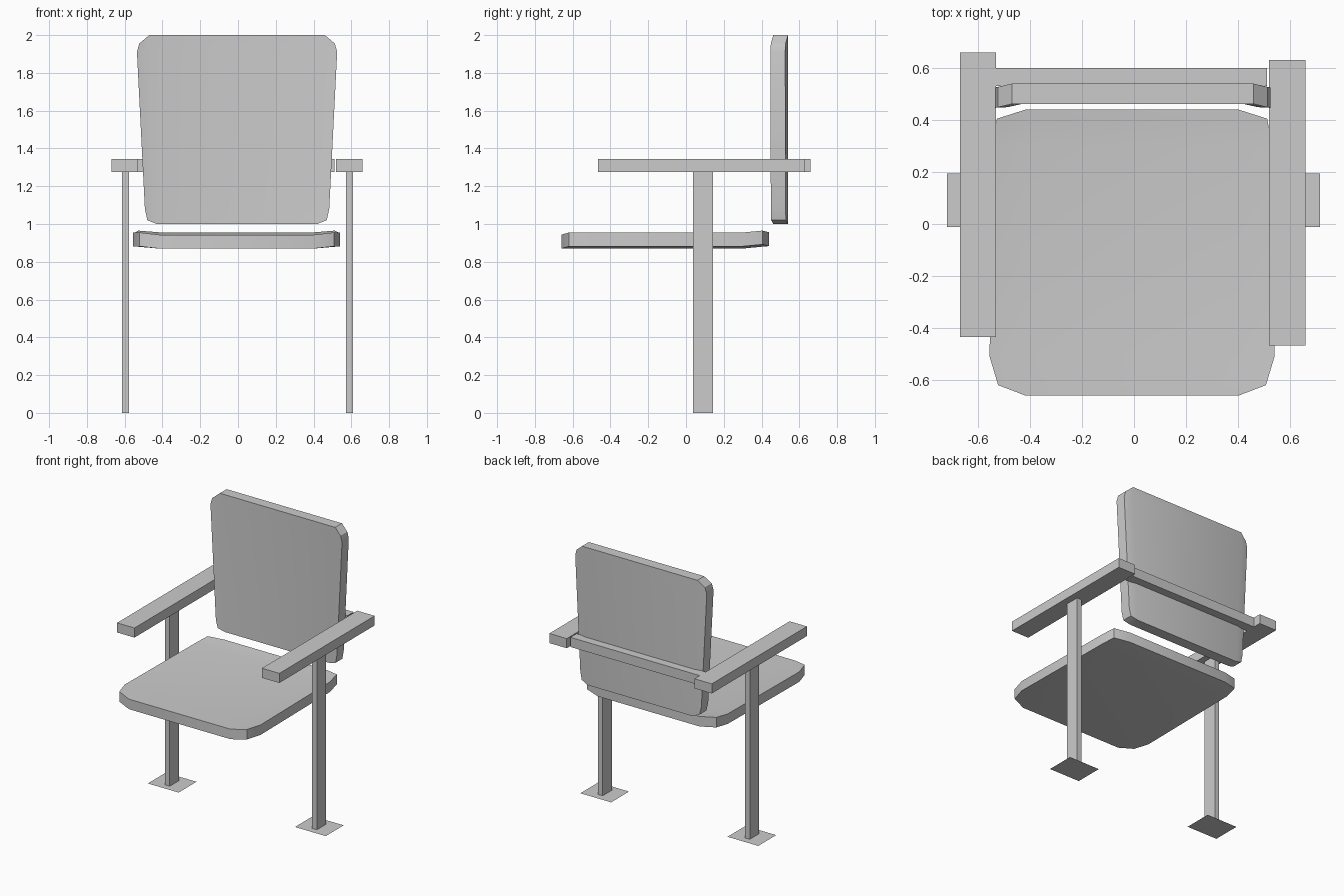
import bpy, bmesh
from mathutils import Vector

if "Cube" in bpy.data.objects:
    bpy.data.objects.remove(bpy.data.objects["Cube"])


def finish(name, bm):
    bmesh.ops.recalc_face_normals(bm, faces=bm.faces[:])
    mesh = bpy.data.meshes.new(name)
    bm.to_mesh(mesh)
    bm.free()
    obj = bpy.data.objects.new(name, mesh)
    bpy.context.collection.objects.link(obj)
    return obj


def box(name, x, y, z):
    """Box from (min, max) ranges."""
    bm = bmesh.new()
    bmesh.ops.create_cube(bm, size=1)
    for v in bm.verts:
        v.co = [(a + b) / 2 + c * (b - a) for (a, b), c in zip((x, y, z), v.co)]
    return finish(name, bm)


def panel(name, rows, place, thick, cx):
    """Dished panel. Rows: (run, inner half width, inner depth, outer half width, outer depth);
    the end rows have no outer points, which clips the corners."""
    bm = bmesh.new()
    grid = []
    for row in rows:
        run, pairs = row[0], [row[1:3], row[3:5]]
        grid.append([[bm.verts.new(place(cx + s * p[0], run, p[1])) for p in pairs if p]
                     for s in (-1, 1)])
    for a, b in zip(grid, grid[1:]):
        bm.faces.new((a[0][0], a[1][0], b[1][0], b[0][0]))
        for s in (0, 1):
            bm.faces.new(a[s] + b[s][::-1])
    # second skin and walls around the rim
    shift = Vector(place(0, 0, thick))
    rim = [tuple(e.verts) for e in bm.edges if len(e.link_faces) == 1]
    skin = [tuple(f.verts) for f in bm.faces]
    twin = {v: bm.verts.new(v.co + shift) for v in bm.verts[:]}
    for f in skin:
        bm.faces.new([twin[v] for v in f])
    for a, b in rim:
        bm.faces.new((a, b, twin[b], twin[a]))
    obj = finish(name, bm)
    bpy.ops.object.select_all(action='DESELECT')
    obj.select_set(True)
    bpy.context.view_layer.objects.active = obj
    bpy.ops.object.shade_smooth_by_angle(angle=0.44)
    return obj


# seat: slightly dished, rear edge turned up
panel("seat", [
    (-0.66, 0.41, 0.943),
    (-0.62, 0.41, 0.943, 0.515, 0.955),
    (-0.51, 0.41, 0.943, 0.548, 0.955),
    (0.30, 0.41, 0.943, 0.538, 0.955),
    (0.405, 0.41, 0.953, 0.52, 0.965),
    (0.44, 0.41, 0.956)],
    lambda x, v, t: (x, v, t), -0.073, -0.0075)

# backrest: wider at the top, sides curving forward
panel("backrest", [
    (1.00, 0.425, 0.462),
    (1.02, 0.427, 0.462, 0.475, 0.451),
    (1.08, 0.43, 0.462, 0.488, 0.449),
    (1.91, 0.463, 0.462, 0.53, 0.447),
    (1.955, 0.464, 0.462, 0.518, 0.449),
    (2.00, 0.465, 0.462)],
    lambda x, v, t: (x, t, v), 0.078, -0.005)

# armrests and the bar joining them behind the backrest
box("armrest_left", (-0.67, -0.53), (-0.435, 0.66), (1.275, 1.345))
box("armrest_right", (0.52, 0.66), (-0.467, 0.63), (1.275, 1.345))
box("rear_bar", (-0.53, 0.512), (0.53, 0.60), (1.275, 1.345))

# legs with thin floor plates
for side, cx in (("left", -0.595), ("right", 0.591)):
    box("leg_" + side, (cx - 0.019, cx + 0.019), (0.037, 0.143), (0, 1.275))
    bm = bmesh.new()
    bm.faces.new([bm.verts.new((cx + sx * 0.124, 0.092 + sy * 0.103, 0))
                  for sx, sy in ((-1, -1), (1, -1), (1, 1), (-1, 1))])
    finish("floor_plate_" + side, bm)
